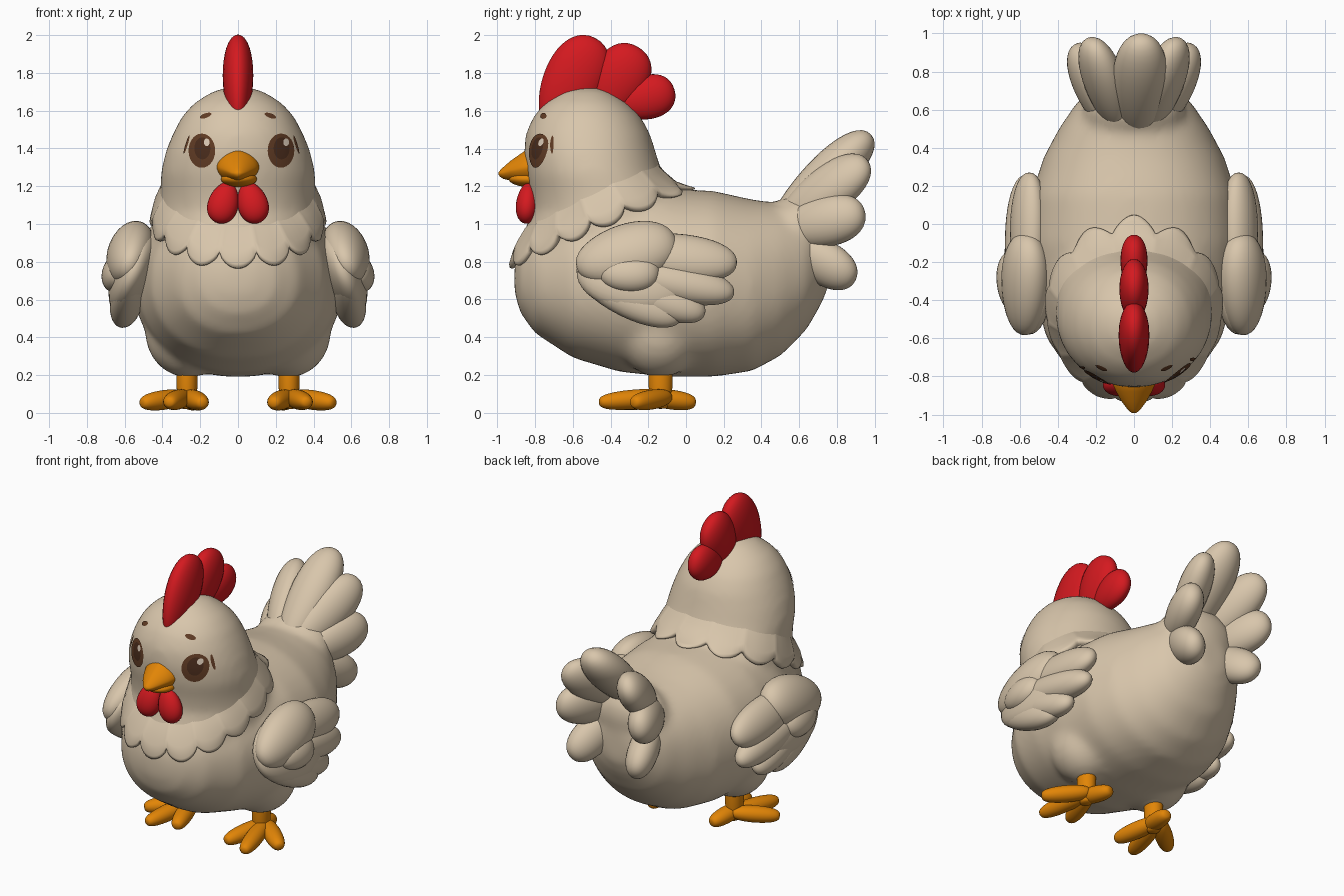
import bpy, bmesh, math
from mathutils import Vector, Matrix
from mathutils.bvhtree import BVHTree

cube = bpy.data.objects.get("Cube")
if cube:
    bpy.data.objects.remove(cube)


def material(name, rgb):
    m = bpy.data.materials.new(name)
    m.use_nodes = True
    m.diffuse_color = (*rgb, 1)
    bsdf = next(n for n in m.node_tree.nodes if n.type == 'BSDF_PRINCIPLED')
    bsdf.inputs["Base Color"].default_value = (*rgb, 1)
    bsdf.inputs["Roughness"].default_value = 0.7
    return m


CREAM = material("cream_feather", (0.69, 0.565, 0.41))
RED = material("comb_red", (0.66, 0.01, 0.014))
ORANGE = material("beak_orange", (0.76, 0.235, 0.002))
BROWN = material("eye_brown", (0.12, 0.045, 0.018))
DARK = material("pupil_dark", (0.07, 0.026, 0.012))
GLINT = material("eye_highlight", (0.72, 0.6, 0.48))


def finish(name, bm, mat):
    bmesh.ops.recalc_face_normals(bm, faces=bm.faces)
    me = bpy.data.meshes.new(name)
    bm.to_mesh(me)
    bm.free()
    me.materials.append(mat)
    for p in me.polygons:
        p.use_smooth = True
    ob = bpy.data.objects.new(name, me)
    bpy.context.scene.collection.objects.link(ob)
    return ob


def bridge(bm, rings):
    """Quads between successive rings of vertices."""
    for r, q in zip(rings, rings[1:]):
        n = len(r)
        for i in range(n):
            bm.faces.new((r[i], r[(i + 1) % n], q[(i + 1) % n], q[i]))


def loft(bm, stations, axis, power=1.0, n=40):
    """Rings (position, low, high, half width) stacked along y or z."""
    rings = []
    for pos, lo, hi, hw in stations:
        ring = []
        for i in range(n):
            a = math.tau * i / n
            c, s = math.cos(a), math.sin(a)
            x = hw * math.copysign(abs(c) ** power, c)
            h = (lo + hi) / 2 + (hi - lo) / 2 * math.copysign(abs(s) ** power, s)
            ring.append(bm.verts.new((x, pos, h) if axis == 'y' else (x, h, pos)))
        rings.append(ring)
    bridge(bm, rings)
    bm.faces.new(rings[0])
    bm.faces.new(rings[-1])


def blob(bm, centre, radii):
    bmesh.ops.create_uvsphere(bm, u_segments=24, v_segments=16, radius=1,
                              matrix=Matrix.Translation(centre) @ Matrix.Diagonal((*radii, 1)))


def petal(name, a, b, w, t, mat, normal=(1, 0, 0), blunt=0.5, flare=0.0):
    """Rounded lobe from a to b, half width w, half thickness t along normal."""
    a, b = Vector(a), Vector(b)
    bm = bmesh.new()
    bmesh.ops.create_uvsphere(bm, u_segments=28, v_segments=20, radius=1)
    for v in bm.verts:
        c = v.co.z
        f = max(1 - c * c, 1e-4) ** (blunt - 0.5) * (1 + flare * c)
        v.co.x *= f
        v.co.y *= f
    z = (b - a).normalized()
    nx = Vector(normal)
    nx = (nx - nx.dot(z) * z).normalized()
    y = z.cross(nx)
    m = Matrix((nx * t, y * w, (b - a) / 2)).transposed().to_4x4()
    m.translation = (a + b) / 2
    bm.transform(m)
    return finish(name, bm, mat)


# Body, head, thighs and tail root fused into one soft skin
bm = bmesh.new()
loft(bm, [(-0.91, 0.64, 0.78, 0.08), (-0.88, 0.53, 0.90, 0.20), (-0.80, 0.42, 1.0, 0.32),
          (-0.6, 0.29, 1.1, 0.46), (-0.35, 0.215, 1.17, 0.53), (-0.1, 0.19, 1.19, 0.555),
          (0.15, 0.19, 1.175, 0.54), (0.35, 0.22, 1.13, 0.475), (0.5, 0.30, 1.11, 0.395),
          (0.64, 0.44, 1.07, 0.3), (0.72, 0.58, 1.0, 0.2), (0.76, 0.68, 0.9, 0.1)], 'y', 0.92)
loft(bm, [(0.75, -0.84, -0.15, 0.36), (0.88, -0.88, -0.02, 0.42), (0.98, -0.85, 0.03, 0.435),
          (1.07, -0.82, 0.02, 0.425), (1.17, -0.83, -0.06, 0.412), (1.27, -0.85, -0.125, 0.41),
          (1.38, -0.86, -0.16, 0.385), (1.48, -0.85, -0.19, 0.345), (1.57, -0.81, -0.24, 0.297),
          (1.64, -0.75, -0.31, 0.235), (1.70, -0.66, -0.4, 0.14), (1.725, -0.58, -0.47, 0.06)], 'z', 0.97)
blob(bm, (0, 0.6, 0.97), (0.27, 0.17, 0.2))
for s in (1, -1):
    blob(bm, (s * 0.265, -0.14, 0.43), (0.23, 0.23, 0.245))
body = finish("body", bm, CREAM)
remesh = body.modifiers.new("fuse", 'REMESH')
remesh.mode = 'VOXEL'
remesh.voxel_size = 0.025
remesh.use_smooth_shade = True
soften = body.modifiers.new("soften", 'SMOOTH')
soften.factor = 0.5
soften.iterations = 14
dg = bpy.context.evaluated_depsgraph_get()
skin = bpy.data.meshes.new_from_object(body.evaluated_get(dg))
body.modifiers.clear()
body.data = skin
if not skin.materials:
    skin.materials.append(CREAM)
for p in skin.polygons:
    p.use_smooth = True
    p.material_index = 0
tree = BVHTree.FromPolygons([v.co for v in skin.vertices], [p.vertices[:] for p in skin.polygons])

# Scalloped neck ruff laid over the skin, scallops widening towards the back
centre = Vector((0, -0.43, 0.985))
tilt = math.atan2(0.41, 0.94)
side = Vector((1, 0, 0))
back = Vector((0, math.cos(tilt), math.sin(tilt)))
up = side.cross(back)
bm = bmesh.new()
rings = []
for f, lift in ((0, -0.015), (0.35, 0.012), (0.7, 0.032), (0.9, 0.038), (0.97, 0.03), (1, 0.012), (0.98, -0.03)):
    ring = []
    for i in range(224):
        a = math.tau * i / 224
        low = 0.13 - 0.145 * abs(math.sin(7 * a + math.cos(a))) ** 0.6
        d = (side * math.cos(a) + back * math.sin(a) + up * (0.55 + (low - 0.55) * f)).normalized()
        hit = tree.ray_cast(centre, d)[0] or centre + d * 0.45
        ring.append(bm.verts.new(hit + d * lift))
    rings.append(ring)
bridge(bm, rings)
finish("neck_ruff", bm, CREAM)


# Painted face details: thin discs laid on the head
def decal(name, x, z, rx, rz, turn, lift, mat):
    bm = bmesh.new()
    rings = []
    for k in range(7):
        ring = []
        for i in range(28):
            a = math.tau * i / 28
            r = max(k / 6, 0.02)
            u, v = r * rx * math.cos(a), r * rz * math.sin(a)
            px = x + u * math.cos(turn) - v * math.sin(turn)
            pz = z + u * math.sin(turn) + v * math.cos(turn)
            p, n, _, _ = tree.ray_cast(Vector((px, -2, pz)), Vector((0, 1, 0)))
            ring.append(bm.verts.new(p + Vector((0, -1, 0)) * lift + n * lift))
        rings.append(ring)
    bridge(bm, rings)
    bm.faces.new(rings[0])
    finish(name, bm, mat)


for s, label, x in ((1, "left", 0.226), (-1, "right", -0.19)):
    decal(label + "_eye", x, 1.388, 0.07, 0.09, 0, 0.003, BROWN)
    decal(label + "_pupil", x + 0.003, 1.4, 0.042, 0.058, 0, 0.0038, DARK)
    decal(label + "_eye_glint", x + 0.026, 1.432, 0.015, 0.02, 0, 0.0046, GLINT)
    decal(label + "_lash", x + s * 0.08, 1.42, 0.006, 0.05, s * 0.3, 0.0034, BROWN)
    decal(label + "_brow", s * 0.17, 1.572, 0.032, 0.012, -s * 0.35, 0.003, BROWN)

# Comb: three lobes in the centre plane (y, z, axis y, axis z, half length, width, thickness)
for name, y, z, ay, az, hl, w, t in (("front", -0.603, 1.75, 0.46, 0.89, 0.265, 0.158, 0.08),
                                     ("middle", -0.355, 1.765, 0.5, 0.87, 0.2, 0.145, 0.076),
                                     ("rear", -0.215, 1.668, 0.96, 0.28, 0.16, 0.115, 0.07)):
    petal("comb_" + name, (0, y - ay * hl, z - az * hl), (0, y + ay * hl, z + az * hl),
          w, t, RED, blunt=0.46, flare=0.15)

# Beak and wattles
bm = bmesh.new()
loft(bm, [(-0.77, 1.2, 1.41, 0.118), (-0.84, 1.205, 1.398, 0.112), (-0.88, 1.215, 1.37, 0.094),
          (-0.93, 1.23, 1.335, 0.066), (-0.97, 1.24, 1.30, 0.036), (-0.985, 1.25, 1.285, 0.022),
          (-0.993, 1.26, 1.275, 0.008)], 'y', 1.2)
finish("upper_beak", bm, ORANGE)
petal("lower_beak", (0.005, -0.72, 1.235), (0.005, -0.94, 1.24), 0.095, 0.042, ORANGE, (0, 0, 1))

for s, label in ((1, "left"), (-1, "right")):
    petal(label + "_wattle", (s * 0.045, -0.83, 1.22), (s * 0.108, -0.85, 1.005),
          0.08, 0.06, RED, (0, 1, 0), flare=0.15)

    # Wing: shoulder pad over a fan of feathers, points given as (x, y, z)
    for part, a, b, w, t in (
            ("base", (0.55, -0.58, 0.76), (0.55, 0.06, 0.72), 0.23, 0.11),
            ("shoulder", (0.58, -0.58, 0.77), (0.56, -0.05, 0.91), 0.165, 0.12),
            ("covert", (0.63, -0.46, 0.74), (0.635, -0.14, 0.745), 0.11, 0.085),
            ("feather_1", (0.56, -0.4, 0.86), (0.55, 0.27, 0.79), 0.13, 0.09),
            ("feather_2", (0.6, -0.4, 0.76), (0.57, 0.255, 0.63), 0.105, 0.09),
            ("feather_3", (0.59, -0.45, 0.72), (0.59, 0.1, 0.52), 0.105, 0.085),
            ("feather_4", (0.57, -0.56, 0.73), (0.6, -0.02, 0.5), 0.12, 0.085)):
        petal(label + "_wing_" + part, (s * a[0], *a[1:]), (s * b[0], *b[1:]), w, t, CREAM,
              (s, 0, 0.42), 0.45, 0.1)

    # Tail side feathers, cupped around the tail root
    for i, (root, tip, w, t, rise) in enumerate((((0.08, 0.5, 1.0), (0.225, 0.965, 1.33), 0.135, 0.1, 0.5),
                                                 ((0.13, 0.5, 0.96), (0.3, 0.945, 1.06), 0.135, 0.1, 0.1),
                                                 ((0.13, 0.52, 0.92), (0.24, 0.895, 0.7), 0.12, 0.095, -0.3))):
        petal(f"{label}_tail_feather_{i + 1}", (s * root[0], *root[1:]), (s * tip[0], *tip[1:]),
              w, t, CREAM, (s, -0.4, rise), 0.45, 0.15)

    # Leg and toes
    petal(label + "_shank", (s * 0.27, -0.135, 0.02), (s * 0.27, -0.135, 0.36), 0.064, 0.056, ORANGE, blunt=0.2)
    for toe, tip in (("inner", (0.185, -0.40, 0.052)), ("middle", (0.365, -0.46, 0.055)),
                     ("outer", (0.51, -0.28, 0.052)), ("back", (0.225, 0.05, 0.052))):
        petal(f"{label}_{toe}_toe", (s * 0.275, -0.09 if toe != "back" else -0.2, 0.085),
              (s * tip[0], *tip[1:]), 0.056, 0.052, ORANGE, (0, 0, 1), 0.3)

# Tail centre feather
petal("tail_centre_feather", (0.02, 0.46, 0.98), (0.04, 0.98, 1.475), 0.14, 0.115, CREAM, (0, -1, 1), 0.45, 0.2)
